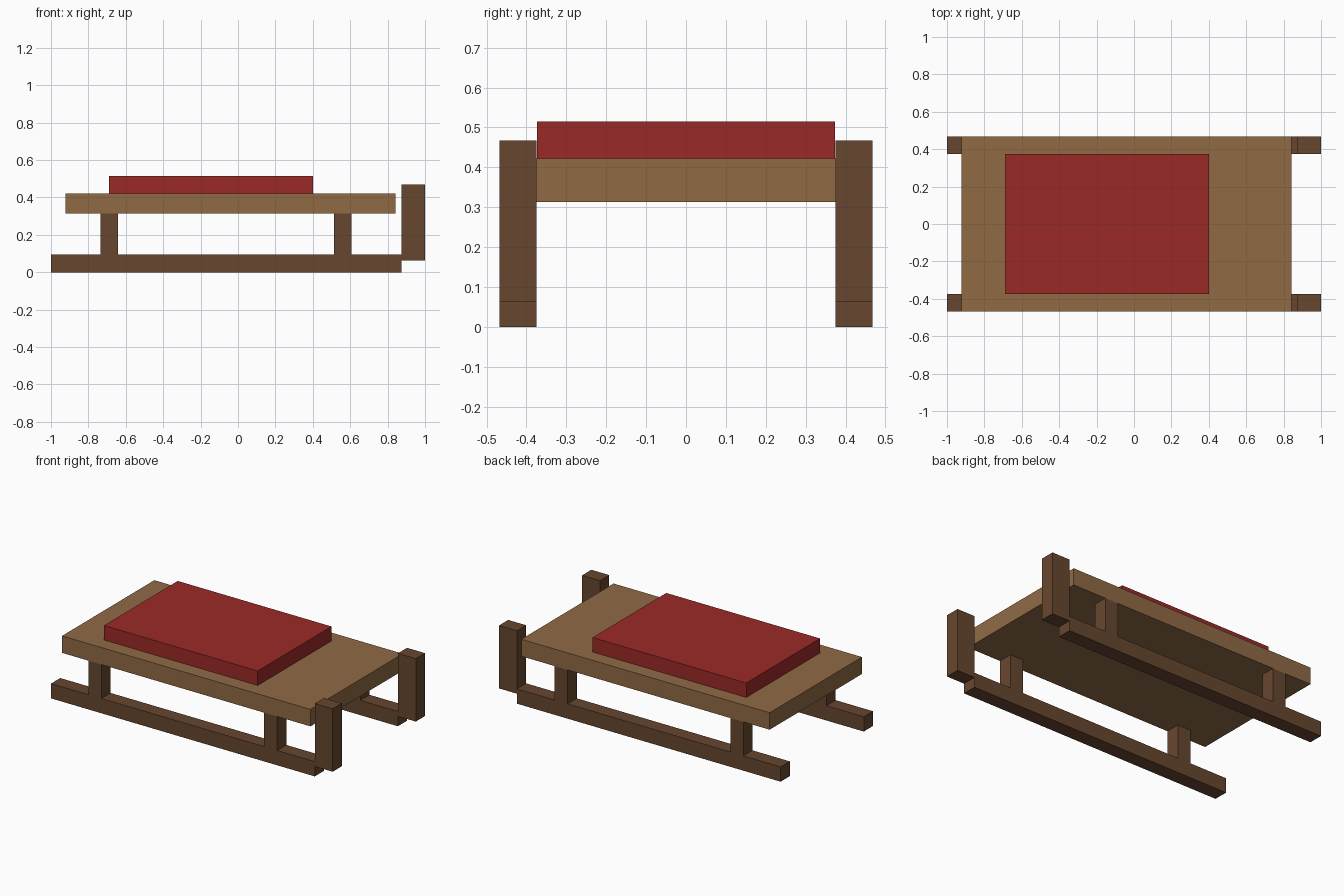
import bpy

if "Cube" in bpy.data.objects:
    bpy.data.objects.remove(bpy.data.objects["Cube"])


def material(name, rgb):
    m = bpy.data.materials.new(name)
    m.diffuse_color = (*rgb, 1)
    m.use_nodes = True
    m.node_tree.nodes["Principled BSDF"].inputs["Base Color"].default_value = m.diffuse_color
    return m


dark_wood = material("dark_wood", (0.135, 0.062, 0.028))
light_wood = material("light_wood", (0.28, 0.145, 0.06))
red_cloth = material("red_cloth", (0.33, 0.023, 0.02))


def box(name, x, y, z, mat):
    """Box spanning the (min, max) ranges x, y and z."""
    spans = (x, y, z)
    bpy.ops.mesh.primitive_cube_add(size=1, location=[(a + b) / 2 for a, b in spans])
    ob = bpy.context.object
    ob.name = name
    ob.scale = [b - a for a, b in spans]
    bpy.ops.object.transform_apply(location=False, rotation=False, scale=True)
    ob.data.materials.append(mat)
    return ob


# Runners, their upturned ends and the posts, on both sides
for side, y in (("front", (-0.468, -0.375)), ("back", (0.375, 0.468))):
    box(f"{side}_runner", (-1, 0.873), y, (0, 0.095), dark_wood)
    box(f"{side}_runner_tip", (0.873, 1), y, (0.064, 0.468), dark_wood)
    for end, x in (("left", (-0.735, -0.642)), ("right", (0.513, 0.606))):
        box(f"{side}_{end}_post", x, y, (0.095, 0.313), dark_wood)

# Deck and cushion
box("deck", (-0.922, 0.842), (-0.468, 0.468), (0.313, 0.422), light_wood)
box("cushion", (-0.69, 0.402), (-0.374, 0.374), (0.422, 0.515), red_cloth)
